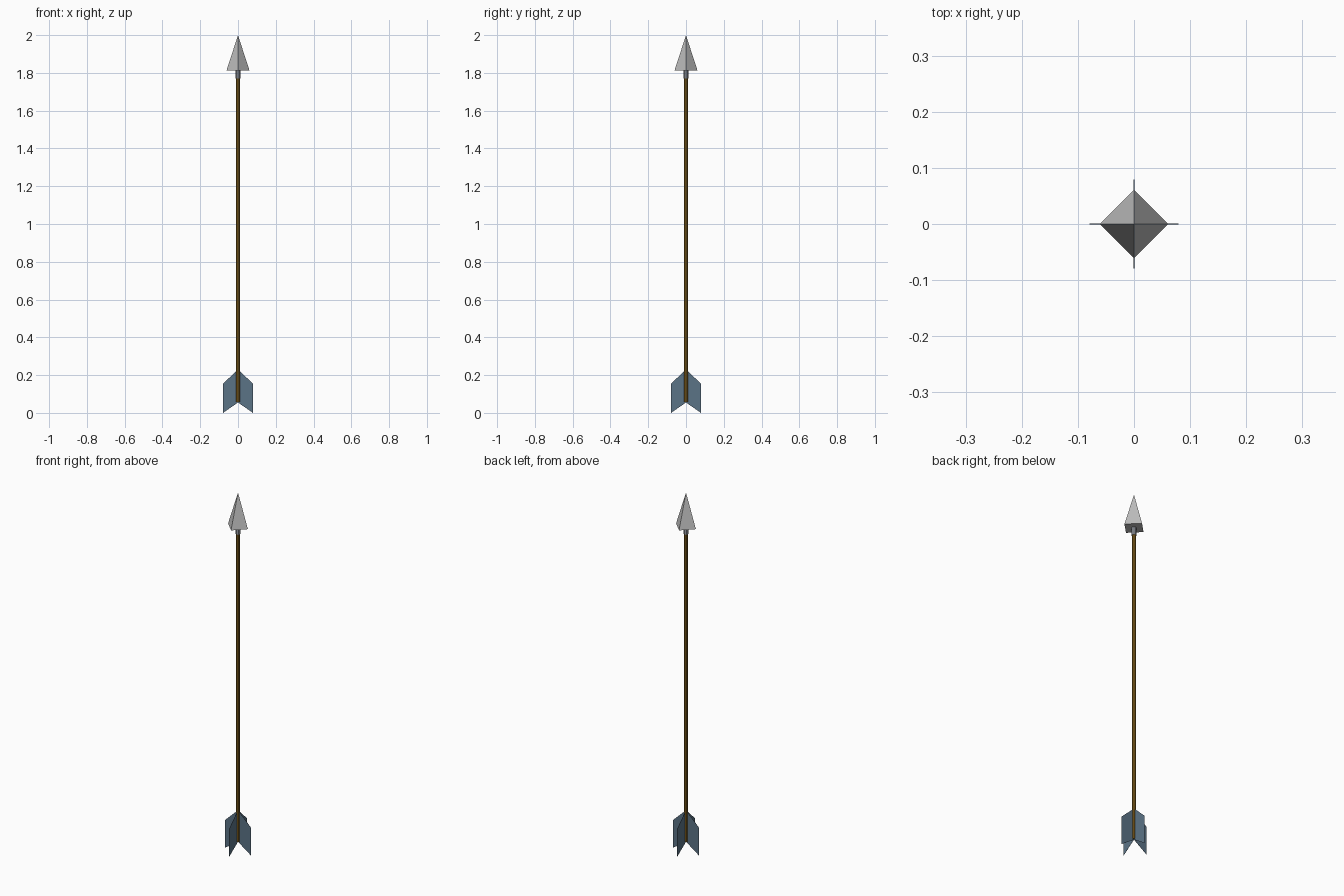
import bpy, bmesh, math
from mathutils import Matrix

if "Cube" in bpy.data.objects:
    bpy.data.objects.remove(bpy.data.objects["Cube"])


def material(name, rgb):
    m = bpy.data.materials.new(name)
    m.diffuse_color = (*rgb, 1)
    m.use_nodes = True
    m.node_tree.nodes["Principled BSDF"].inputs["Base Color"].default_value = m.diffuse_color
    return m


steel = material("steel grey", (0.51, 0.51, 0.51))
socket_grey = material("socket grey", (0.32, 0.34, 0.38))
wood = material("brown wood", (0.22, 0.115, 0.012))
feather = material("slate blue feather", (0.105, 0.172, 0.24))


def finish(bm, name, mat):
    me = bpy.data.meshes.new(name)
    bm.to_mesh(me)
    bm.free()
    me.materials.append(mat)
    ob = bpy.data.objects.new(name, me)
    bpy.context.collection.objects.link(ob)
    return ob


def cone(name, mat, sides, r_bottom, r_top, z0, z1):
    """Flat-sided upright cone or cylinder between two heights."""
    bm = bmesh.new()
    bmesh.ops.create_cone(bm, cap_ends=True, segments=sides, radius1=r_bottom,
                          radius2=r_top, depth=z1 - z0,
                          matrix=Matrix.Translation((0, 0, (z0 + z1) / 2)))
    return finish(bm, name, mat)


# Shaft, socket and four-sided pointed head
cone("shaft", wood, 8, 0.01, 0.01, 0.057, 1.785)
cone("head_socket", socket_grey, 8, 0.013, 0.013, 1.77, 1.815)
cone("arrow_head", steel, 4, 0.061, 0.0, 1.812, 2.0)

# Four paper-thin feathers around the shaft
profile = [(0, 0.055), (0.079, 0.0), (0.079, 0.155), (0, 0.23)]
for i in range(4):
    bm = bmesh.new()
    bm.faces.new([bm.verts.new((x, 0, z)) for x, z in profile])
    bm.transform(Matrix.Rotation(i * math.pi / 2, 4, 'Z'))
    ob = finish(bm, f"feather_{i + 1}", feather)
    thick = ob.modifiers.new("thickness", 'SOLIDIFY')
    thick.thickness = 0.001
    thick.offset = 0
